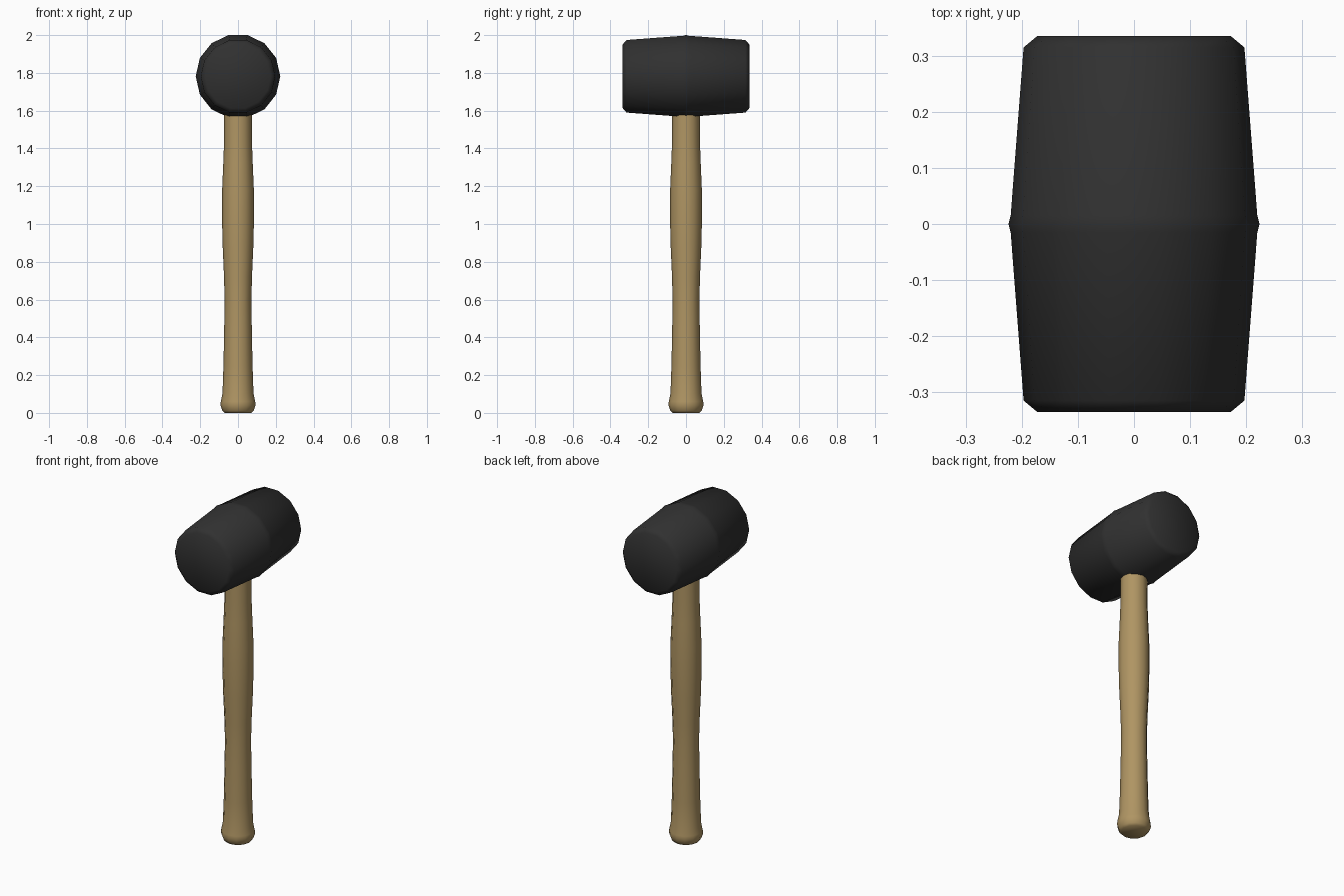
import bpy, bmesh, math
from mathutils import Matrix

cube = bpy.data.objects.get("Cube")
if cube:
    bpy.data.objects.remove(cube, do_unlink=True)


def material(name, colour):
    mat = bpy.data.materials.new(name)
    mat.use_nodes = True
    mat.diffuse_color = (*colour, 1)
    bsdf = mat.node_tree.nodes["Principled BSDF"]
    bsdf.inputs["Base Color"].default_value = (*colour, 1)
    bsdf.inputs["Roughness"].default_value = 0.8
    return mat


def lathe(name, profile, sides, mat, matrix, smooth_angle):
    """Turn a (radius, height) profile around z, cap both ends, then place it."""
    bm = bmesh.new()
    rings = []
    for radius, height in profile:
        angles = [math.tau * i / sides for i in range(sides)]
        rings.append([bm.verts.new((radius * math.cos(a), radius * math.sin(a), height))
                      for a in angles])
    for low, high in zip(rings, rings[1:]):
        for i in range(sides):
            j = (i + 1) % sides
            bm.faces.new((low[i], low[j], high[j], high[i]))
    bm.faces.new(rings[0][::-1])
    bm.faces.new(rings[-1])
    bm.transform(matrix)
    mesh = bpy.data.meshes.new(name)
    bm.to_mesh(mesh)
    bm.free()
    mesh.materials.append(mat)
    obj = bpy.data.objects.new(name, mesh)
    bpy.context.collection.objects.link(obj)
    bpy.ops.object.select_all(action='DESELECT')
    obj.select_set(True)
    bpy.context.view_layer.objects.active = obj
    bpy.ops.object.shade_smooth_by_angle(angle=math.radians(smooth_angle))
    return obj


rubber = material("black rubber", (0.03, 0.03, 0.03))
wood = material("light wood", (0.43, 0.30, 0.125))

# Barrel head: half profile mirrored about the centre ridge
half = [(0.173, 0.335), (0.197, 0.315), (0.22, 0.015)]
head_profile = [(r, -h) for r, h in half] + [(0.224, 0)] + half[::-1]
head_place = Matrix.Translation((0, 0, 1.782)) @ Matrix.Rotation(math.pi / 2, 4, 'X')
lathe("mallet_head", head_profile, 14, rubber, head_place, 50)

# Turned handle with a flared butt and a swollen grip
handle_profile = [
    (0.072, 0), (0.083, 0.012), (0.093, 0.04), (0.091, 0.06), (0.082, 0.105),
    (0.077, 0.25), (0.073, 0.45), (0.071, 0.6), (0.074, 0.72), (0.081, 0.88),
    (0.084, 1.0), (0.084, 1.18), (0.078, 1.32), (0.074, 1.43), (0.072, 1.7),
]
lathe("handle", handle_profile, 12, wood, Matrix.Identity(4), 50)
